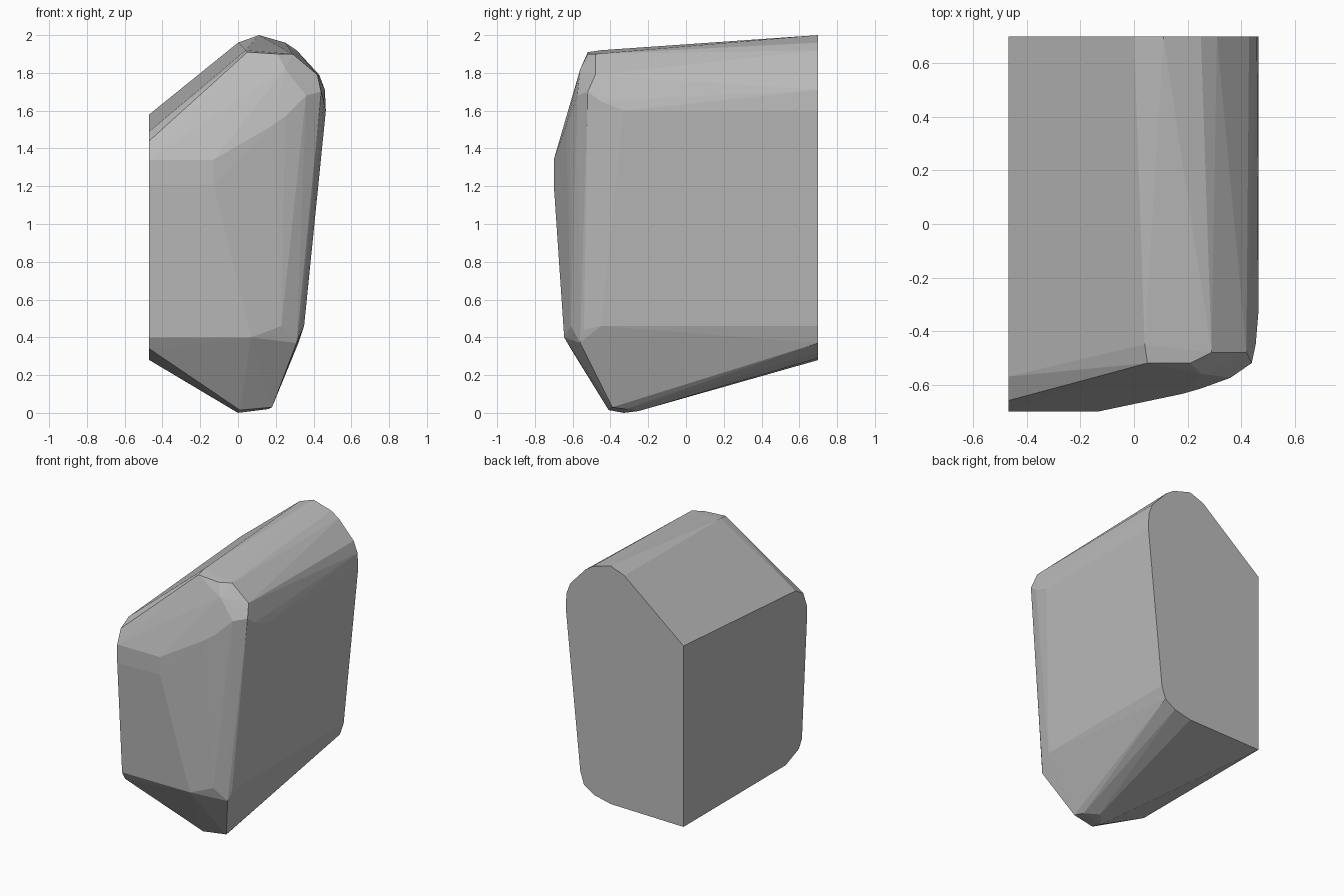
import bpy
import bmesh
import math

default_cube = bpy.data.objects.get("Cube")
if default_cube:
    bpy.data.objects.remove(default_cube, do_unlink=True)


def flat_material(name, red, green, blue):
    """One plain colour for viewport and render."""
    material = bpy.data.materials.new(name)
    material.use_nodes = True
    colour = (red, green, blue, 1)
    material.diffuse_color = colour
    shader = material.node_tree.nodes["Principled BSDF"]
    shader.inputs["Base Color"].default_value = colour
    return material


def convex_solid(name, points, material):
    """Wrap a faceted solid around its corner points."""
    mesh_builder = bmesh.new()
    for point in points:
        mesh_builder.verts.new(point)
    hull = bmesh.ops.convex_hull(mesh_builder, input=mesh_builder.verts[:])
    unused = {item for item in hull["geom_interior"] + hull["geom_unused"]
              if isinstance(item, bmesh.types.BMVert)}
    bmesh.ops.delete(mesh_builder, geom=list(unused), context="VERTS")
    # Merge the triangles of each flat facet
    bmesh.ops.dissolve_limit(mesh_builder, angle_limit=math.radians(1),
                             verts=mesh_builder.verts[:],
                             edges=mesh_builder.edges[:])
    bmesh.ops.recalc_face_normals(mesh_builder, faces=mesh_builder.faces[:])
    mesh = bpy.data.meshes.new(name)
    mesh_builder.to_mesh(mesh)
    mesh_builder.free()
    mesh.materials.append(material)
    solid = bpy.data.objects.new(name, mesh)
    bpy.context.scene.collection.objects.link(solid)
    return solid


# Straight cut planes at the back and at one side
back_y = .7
side_x = -.47

# Back cut outline, as x and z
back_outline = [
    (side_x, 1.58), (0, 1.96), (.11, 2), (.25, 1.96), (.31, 1.92),
    (.43, 1.79), (.46, 1.71), (.465, 1.6), (.35, .46), (.32, .37),
    (.24, .32), (.11, .29), (side_x, .28),
]

# Side cut outline, as y and z
side_outline = [
    (-.57, 1.49), (-.66, 1.44), (-.7, 1.34), (-.7, 1.21),
    (-.645, .4), (-.61, .34), (-.46, .28),
]

# Rounded crown where the top slopes meet the front
crown = [
    (.04, -.45, 1.92), (.05, -.52, 1.91), (.21, -.52, 1.9),
    (.29, -.48, 1.9), (.25, -.56, 1.82), (.42, -.48, 1.79),
    (.44, -.52, 1.7), (.455, -.45, 1.65), (.465, -.33, 1.6),
]

# Bulging front face, upper and lower bends
front = [
    (-.13, -.7, 1.34), (-.13, -.7, 1.21), (.18, -.635, 1.52),
    (.25, -.615, 1.57), (.36, -.575, 1.68),
    (.07, -.645, .4), (.23, -.61, .46), (.31, -.56, .37),
    (.33, -.54, .44), (.35, -.45, .46),
]

# Blunt foot
foot = [
    (.01, -.41, .015), (.18, -.39, .03), (.16, -.32, .02),
    (0, -.33, 0), (.08, -.25, .01),
]

corners = [(x, back_y, z) for x, z in back_outline]
corners += [(side_x, y, z) for y, z in side_outline]
corners += crown + front + foot

stone_grey = flat_material("stone grey", .5, .5, .5)
convex_solid("rock_block", corners, stone_grey)
